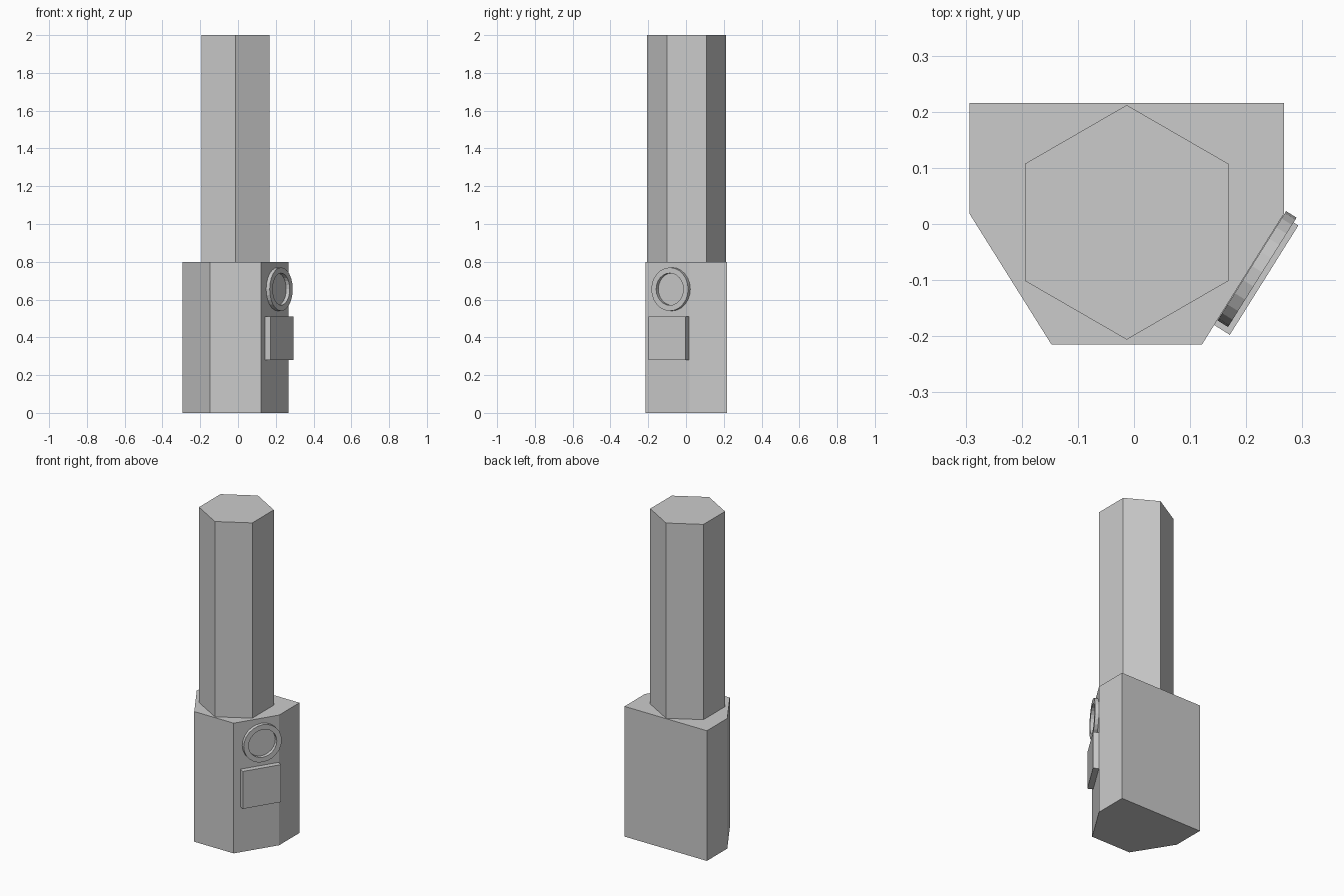
import bpy, bmesh, math
from mathutils import Vector, Matrix

if "Cube" in bpy.data.objects:
    bpy.data.objects.remove(bpy.data.objects["Cube"])


def finish(name, bm, matrix=None):
    bmesh.ops.recalc_face_normals(bm, faces=bm.faces)
    mesh = bpy.data.meshes.new(name)
    bm.to_mesh(mesh)
    bm.free()
    obj = bpy.data.objects.new(name, mesh)
    bpy.context.collection.objects.link(obj)
    if matrix:
        obj.matrix_world = matrix
    return obj


def prism(name, outline, z0, z1, matrix=None):
    """Extrude a closed 2D outline from z0 to z1."""
    bm = bmesh.new()
    face = bm.faces.new([bm.verts.new((x, y, z0)) for x, y in outline])
    ext = bmesh.ops.extrude_face_region(bm, geom=[face], use_keep_orig=True)
    for v in ext["geom"]:
        if isinstance(v, bmesh.types.BMVert):
            v.co.z = z1
    return finish(name, bm, matrix)


def ring(name, outer, inner, depth, sides, matrix):
    """Flat ring with a square cross-section around local z."""
    bm = bmesh.new()
    profile = [(outer, 0), (outer, depth), (inner, depth), (inner, 0)]
    loops = []
    for i in range(sides):
        a = 2 * math.pi * i / sides
        loops.append([bm.verts.new((r * math.cos(a), r * math.sin(a), z)) for r, z in profile])
    for i in range(sides):
        p, q = loops[i], loops[(i + 1) % sides]
        for k in range(4):
            n = (k + 1) % 4
            bm.faces.new((p[k], q[k], q[n], p[n]))
    return finish(name, bm, matrix)


# Six-sided base with chamfered front corners
cx = -0.013
half = [(0.28, 0.216), (0.28, 0.018), (0.134, -0.215)]
base = [(cx + x, y) for x, y in half] + [(cx - x, y) for x, y in reversed(half)]
prism("base", base, 0, 0.8)

# Hexagonal column
column = [(cx + 0.209 * math.sin(i * math.pi / 3), 0.003 + 0.209 * math.cos(i * math.pi / 3))
          for i in range(6)]
prism("column", column, 0.8, 2.0)

# Local frame on the slanted front-right face: x along face, y up, z outward
tangent = Vector((base[1][0] - base[2][0], base[1][1] - base[2][1], 0)).normalized()
up = Vector((0, 0, 1))
normal = tangent.cross(up)
frame = Matrix((tangent, up, normal)).transposed().to_4x4()


def on_face(x, y, z):
    return Matrix.Translation((x, y, z)) @ frame


# Square panel and round ring on that face
s = 0.115
prism("panel", [(-s, -s), (s, -s), (s, s), (-s, s)], 0, 0.034, on_face(0.203, -0.082, 0.395))
ring("dial_ring", 0.115, 0.085, 0.022, 24, on_face(0.210, -0.0745, 0.655))
